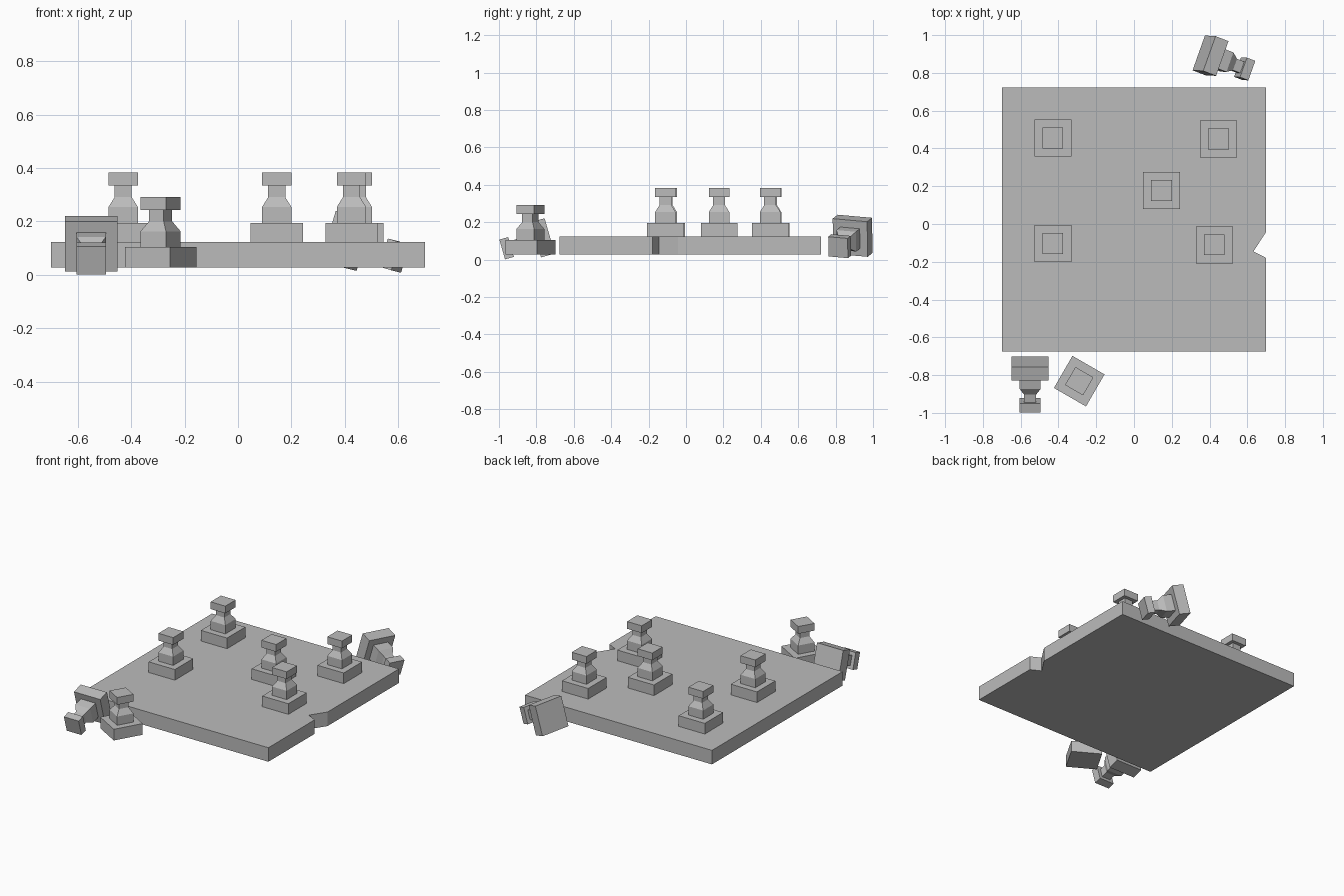
import bpy
import bmesh
from math import radians
from mathutils import Matrix

cube = bpy.data.objects.get("Cube")
if cube:
    bpy.data.objects.remove(cube, do_unlink=True)

grey = bpy.data.materials.new("grey stone")
grey.use_nodes = True
colour = (0.5, 0.5, 0.5, 1)
grey.diffuse_color = colour
grey.node_tree.nodes["Principled BSDF"].inputs["Base Color"].default_value = colour


def make_mesh(name, rings):
    """Stack equal-count outlines into a closed flat-faced solid."""
    bm = bmesh.new()
    loops = [[bm.verts.new(p) for p in ring] for ring in rings]
    n = len(loops[0])
    for low, high in zip(loops, loops[1:]):
        for i in range(n):
            j = (i + 1) % n
            bm.faces.new((low[i], low[j], high[j], high[i]))
    bm.faces.new(loops[0][::-1])
    bm.faces.new(loops[-1])
    bmesh.ops.recalc_face_normals(bm, faces=bm.faces)
    mesh = bpy.data.meshes.new(name)
    bm.to_mesh(mesh)
    bm.free()
    mesh.materials.append(grey)
    return mesh


def place(name, mesh, matrix=Matrix()):
    obj = bpy.data.objects.new(name, mesh)
    bpy.context.collection.objects.link(obj)
    obj.matrix_world = matrix
    return obj


# Board with a chipped edge on its left side
outline = [(-0.70, -0.675), (0.70, -0.675), (0.70, -0.18), (0.632, -0.145),
           (0.70, -0.042), (0.70, 0.722), (-0.70, 0.722)]
place("board", make_mesh("board", [[(x, y, z) for x, y in outline] for z in (0.028, 0.123)]))

# Square game piece: base, body, taper, neck and head as (half width, height)
profile = [(0.098, 0), (0.098, 0.076), (0.055, 0.076), (0.055, 0.135), (0.032, 0.172),
           (0.032, 0.215), (0.055, 0.215), (0.055, 0.264)]
corners = [(-1, -1), (1, -1), (1, 1), (-1, 1)]
piece = make_mesh("game_piece", [[(x * r, y * r, z) for x, y in corners] for r, z in profile])

# Pieces standing on the board
spots = [(-0.43, 0.455), (0.447, 0.45), (0.145, 0.177), (-0.43, -0.103), (0.425, -0.11)]
for i, (x, y) in enumerate(spots):
    place(f"board_piece_{i + 1}", piece, Matrix.Translation((x, y, 0.119)))

# Piece standing beside the board
place("loose_piece", piece,
      Matrix.Translation((-0.29, -0.832, 0.028)) @ Matrix.Rotation(radians(-30), 4, "Z"))


# Pieces toppled over, resting on head and base edge
def toppled(name, location, yaw, roll):
    turn = (Matrix.Rotation(radians(yaw), 4, "Z") @ Matrix.Rotation(radians(106), 4, "Y")
            @ Matrix.Rotation(radians(roll), 4, "Z"))
    place(name, piece, Matrix.Translation(location) @ turn)


toppled("fallen_piece_front", (-0.55, -0.729, 0.127), -90, 0)
toppled("fallen_piece_back", (0.371, 0.904, 0.138), -21, -5)
